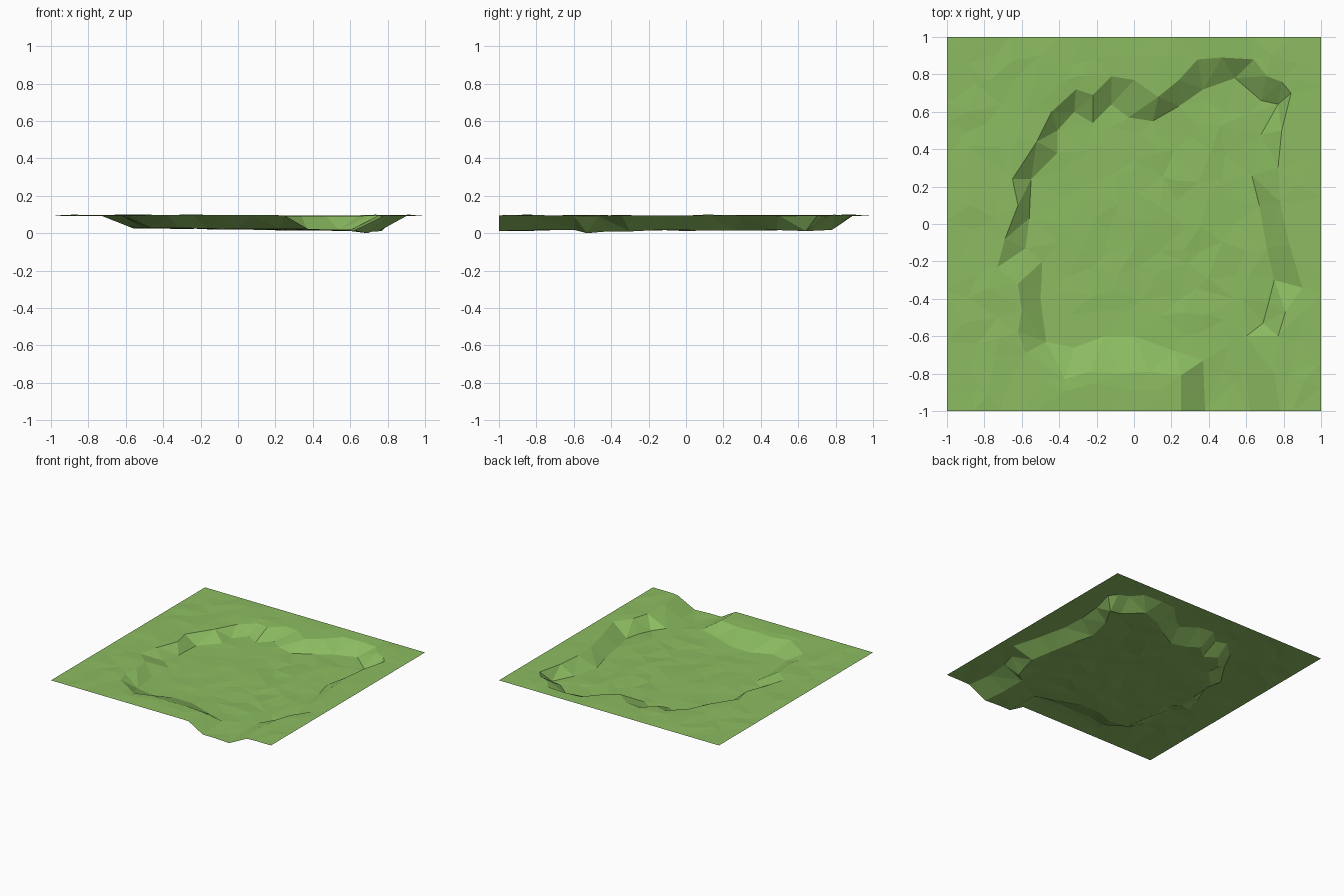
import bpy
import bmesh
import random
from mathutils import Vector
from mathutils.geometry import delaunay_2d_cdt

random.seed(4)

cube = bpy.data.objects.get("Cube")
if cube:
    bpy.data.objects.remove(cube, do_unlink=True)

PLATEAU = 0.095
SPACING = 0.125

# Upper edge of the bank, in hundredths, from the channel mouth clockwise
rim_path = [
    (25, -100), (25, -81), (8, -79), (-8, -80), (-24, -79), (-37, -83), (-58, -69),
    (-62, -58), (-60, -46), (-62, -32), (-73, -23), (-69, -8), (-62, 10),
    (-65, 24), (-52, 44), (-44, 60), (-31, 72), (-22, 69), (-12, 79),
    (0, 77), (13, 68), (24, 77), (34, 88), (47, 89), (64, 88), (71, 79),
    (79, 76), (84, 70), (79, 50), (77, 30), (78, 12), (83, -11),
    (90, -34), (81, -47), (77, -60), (75, -80), (78, -100)]

# Lower edge of the bank
floor_path = [
    (38, -100), (37, -73), (22, -68), (0, -60), (-16, -60), (-32, -66),
    (-47, -63), (-50, -40), (-49, -20), (-58, -13), (-56, 3), (-55, 24),
    (-41, 38), (-41, 50), (-32, 60), (-22, 54), (-12, 64), (-3, 57),
    (10, 55), (24, 63), (37, 72), (54, 78), (68, 66), (77, 64), (68, 48),
    (63, 26), (67, 10), (71, -13), (75, -30), (72, -42), (69, -53),
    (60, -60), (60, -80), (62, -100)]


def to_units(path):
    return [Vector(p) / 100 for p in path]


def inside(p, loop):
    """Even-odd test of a point against a closed loop."""
    hit = False
    for a, b in zip(loop, loop[1:] + loop[:1]):
        if (a.y > p.y) != (b.y > p.y):
            if p.x < a.x + (p.y - a.y) * (b.x - a.x) / (b.y - a.y):
                hit = not hit
    return hit


def distance(p, path):
    """Shortest distance from a point to an open path."""
    best = 9.0
    for a, b in zip(path, path[1:]):
        t = max(0, min(1, (p - a).dot(b - a) / (b - a).length_squared))
        best = min(best, (p - a.lerp(b, t)).length)
    return best


def floor_height(p):
    """Basin floor, falling gently towards the right-hand bank."""
    return max(0.0, 0.022 - 0.013 * p.x + random.uniform(-0.004, 0.006))


rim, floor = to_units(rim_path), to_units(floor_path)
points, heights, edges = [], [], []


def add_point(p, z):
    points.append(p)
    heights.append(z)


def add_path(path, height):
    start = len(points)
    for p in path:
        add_point(p, height(p))
    edges.extend((i, i + 1) for i in range(start, len(points) - 1))


# Bank outlines, kept as real edges of the mesh
add_path(rim, lambda p: PLATEAU - random.uniform(0, 0.004))
add_path(floor, floor_height)
lowest = min(range(len(rim), len(points)), key=lambda i: (points[i] - Vector((0.69, -0.53))).length)
heights[lowest] = 0.0

# Scattered ground points, straight along the outer border
steps = round(2 / SPACING)
for i in range(steps + 1):
    for j in range(steps + 1):
        p = Vector((i, j)) * SPACING - Vector((1, 1))
        if 0 < i < steps:
            p.x += random.uniform(-0.35, 0.35) * SPACING
        if 0 < j < steps:
            p.y += random.uniform(-0.35, 0.35) * SPACING
        if min(distance(p, rim), distance(p, floor)) < SPACING * 0.45:
            continue
        border = i in (0, steps) or j in (0, steps)
        if inside(p, floor) or (j == 0 and floor[0].x < p.x < floor[-1].x):
            add_point(p, floor_height(p))
        elif inside(p, rim) or (j == 0 and rim[0].x < p.x < rim[-1].x):
            continue
        else:
            add_point(p, PLATEAU + (0 if border else random.uniform(-0.004, 0.004)))

# Triangulated ground sheet
verts, _, faces, sources, _, _ = delaunay_2d_cdt(points, edges, [], 0, 0.0001)
bm = bmesh.new()
sheet = [bm.verts.new((v.x, v.y, heights[src[0]] if src else PLATEAU))
         for v, src in zip(verts, sources)]
for face in faces:
    bm.faces.new([sheet[i] for i in face])
bmesh.ops.recalc_face_normals(bm, faces=bm.faces)
if sum(f.normal.z for f in bm.faces) < 0:
    bmesh.ops.reverse_faces(bm, faces=bm.faces)
mesh = bpy.data.meshes.new("ground_with_basin")
bm.to_mesh(mesh)
bm.free()
ground = bpy.data.objects.new("ground_with_basin", mesh)
bpy.context.collection.objects.link(ground)

# Grass colour
grass = bpy.data.materials.new("grass_green")
grass.use_nodes = True
colour = (0.262, 0.503, 0.119, 1)
grass.diffuse_color = colour
grass.node_tree.nodes["Principled BSDF"].inputs["Base Color"].default_value = colour
mesh.materials.append(grass)
